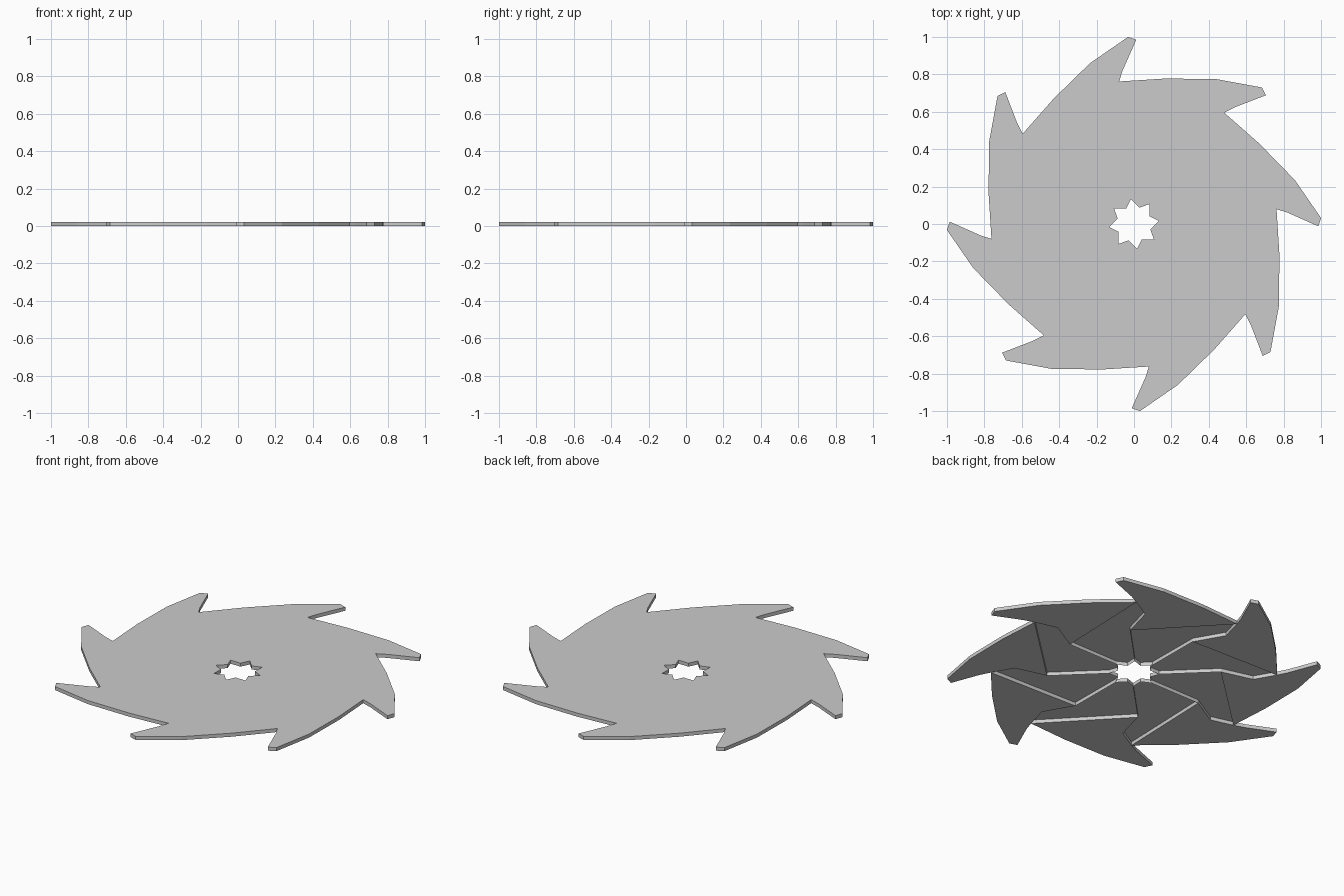
import bpy, bmesh, math
from mathutils import Matrix, Vector

if "Cube" in bpy.data.objects:
    bpy.data.objects.remove(bpy.data.objects["Cube"])

COUNT = 8
STEP = 2 * math.pi / COUNT
H = 0.021


def turn(p, n=1):
    v = Matrix.Rotation(STEP * n, 2) @ Vector(p)
    return (v.x, v.y)


def polar(r, deg):
    a = math.radians(deg)
    return (r * math.cos(a), r * math.sin(a))


# Key points of one blade
hub_tip = polar(0.135, 7)
hub_inner = polar(0.092, 27)
knee = (0.465, 0.02)
bend = (0.63, 0.115)
notch = (0.762, 0.08)
hook = [(0.823, 0.06), (0.985, -0.012), (1.0, 0.032)]
back = [(0.86, 0.235), (0.67, 0.43)]

# Outer tooth (solid) and inner panel (thin cover, hollow underneath)
tooth = [knee, bend, notch] + hook + back + [turn(notch)]
panel = [hub_tip, knee, turn(notch), turn(bend), turn(knee), turn(hub_tip), hub_inner]


def make_blade(index):
    bm = bmesh.new()

    def face(points):
        return bm.faces.new([bm.verts.new(p) for p in points])

    def wall(a, b):
        face([(*a, 0), (*b, 0), (*b, H), (*a, H)])

    # Top covers and closed underside of the tooth
    face([(*p, H) for p in tooth])
    face([(*p, H) for p in reversed(panel)])
    face([(*p, 0) for p in reversed(tooth)])
    # Tooth sides
    for a, b in zip(tooth, tooth[1:] + tooth[:1]):
        wall(a, b)
    # Rib to the hub and hub edge
    wall(hub_tip, knee)
    wall(turn(hub_tip), hub_inner)
    wall(hub_inner, hub_tip)

    bmesh.ops.remove_doubles(bm, verts=bm.verts, dist=1e-5)
    bmesh.ops.rotate(bm, verts=bm.verts, cent=(0, 0, 0),
                     matrix=Matrix.Rotation(STEP * index, 3, 'Z'))
    # Cover panels always face up
    for f in bm.faces:
        f.normal_update()
        if abs(f.normal.z) > 0.9:
            up = f.calc_center_median().z > H / 2
            if (f.normal.z > 0) != up:
                f.normal_flip()
    mesh = bpy.data.meshes.new(f"blade_{index + 1}")
    bm.to_mesh(mesh)
    bm.free()
    bpy.context.collection.objects.link(bpy.data.objects.new(f"blade_{index + 1}", mesh))


for i in range(COUNT):
    make_blade(i)
